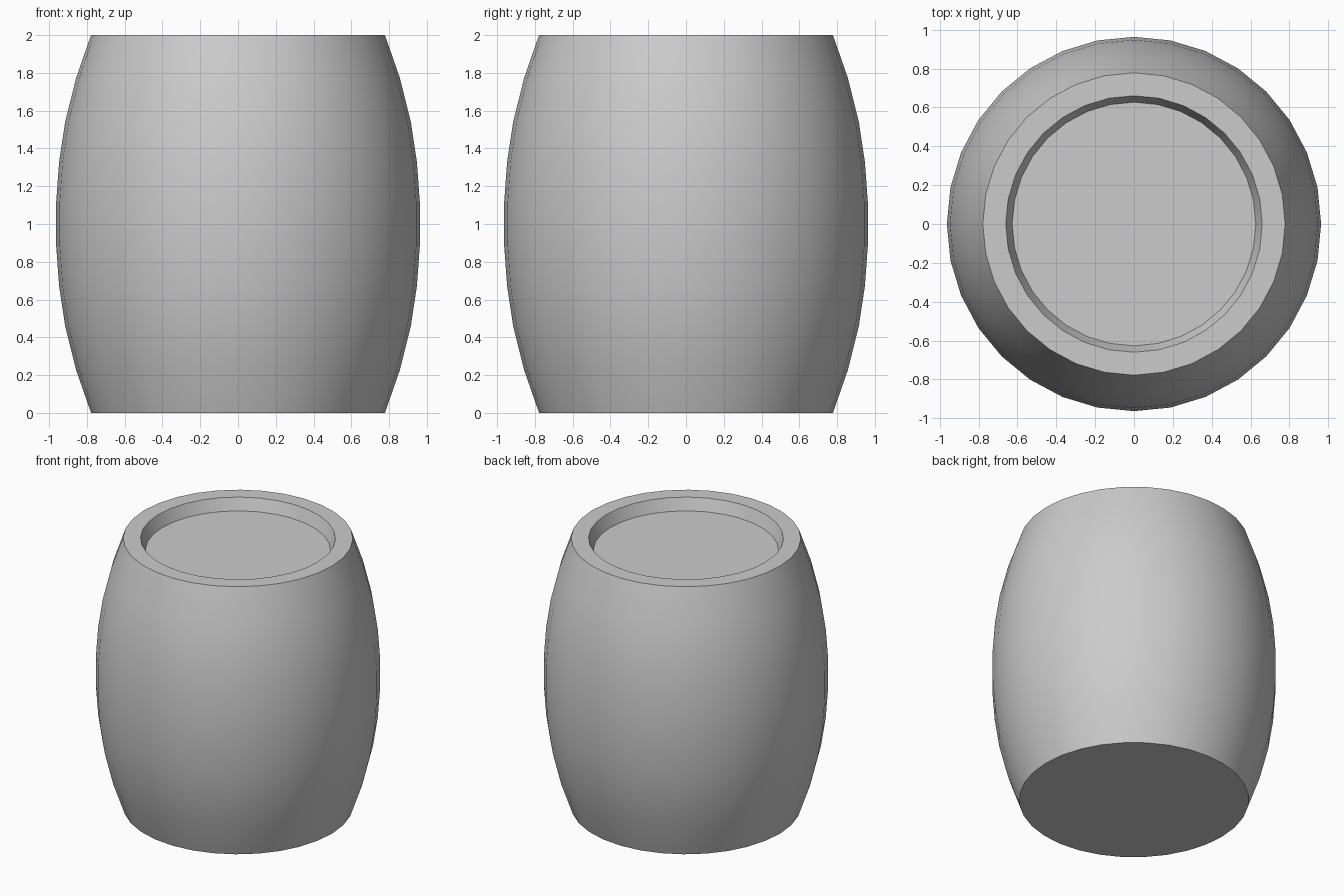
import bpy, bmesh
from math import cos, sin, tau, radians

old = bpy.data.objects.get("Cube")
if old:
    bpy.data.objects.remove(old, do_unlink=True)

SIDES = 32

# Single plain grey
grey = bpy.data.materials.new("plain grey")
grey.use_nodes = True
colour = (0.6, 0.6, 0.6, 1)
grey.diffuse_color = colour
grey.node_tree.nodes["Principled BSDF"].inputs["Base Color"].default_value = colour

# Bulging wall: (radius, distance from mid height), mirrored for the lower half
upper = [(0.963, 0.11), (0.947, 0.33), (0.915, 0.54), (0.858, 0.77), (0.778, 1)]
profile = [(r, 1 - h) for r, h in reversed(upper)] + [(r, 1 + h) for r, h in upper]
# Flat rim and tapered recess in the lid
profile += [(0.66, 2), (0.627, 1.912)]

# Lathe the profile and cap both ends
bm = bmesh.new()
rings = [[bm.verts.new((r * cos(tau * i / SIDES), r * sin(tau * i / SIDES), z))
          for i in range(SIDES)] for r, z in profile]
for low, high in zip(rings, rings[1:]):
    for i in range(SIDES):
        j = (i + 1) % SIDES
        bm.faces.new((low[i], low[j], high[j], high[i]))
bm.faces.new(rings[0][::-1])
bm.faces.new(rings[-1])

mesh = bpy.data.meshes.new("barrel_body")
bm.to_mesh(mesh)
bm.free()
mesh.materials.append(grey)
barrel = bpy.data.objects.new("barrel_body", mesh)
bpy.context.collection.objects.link(barrel)

# Smooth staves, crisp rims
bpy.ops.object.select_all(action="DESELECT")
barrel.select_set(True)
bpy.context.view_layer.objects.active = barrel
bpy.ops.object.shade_smooth_by_angle(angle=radians(30))
